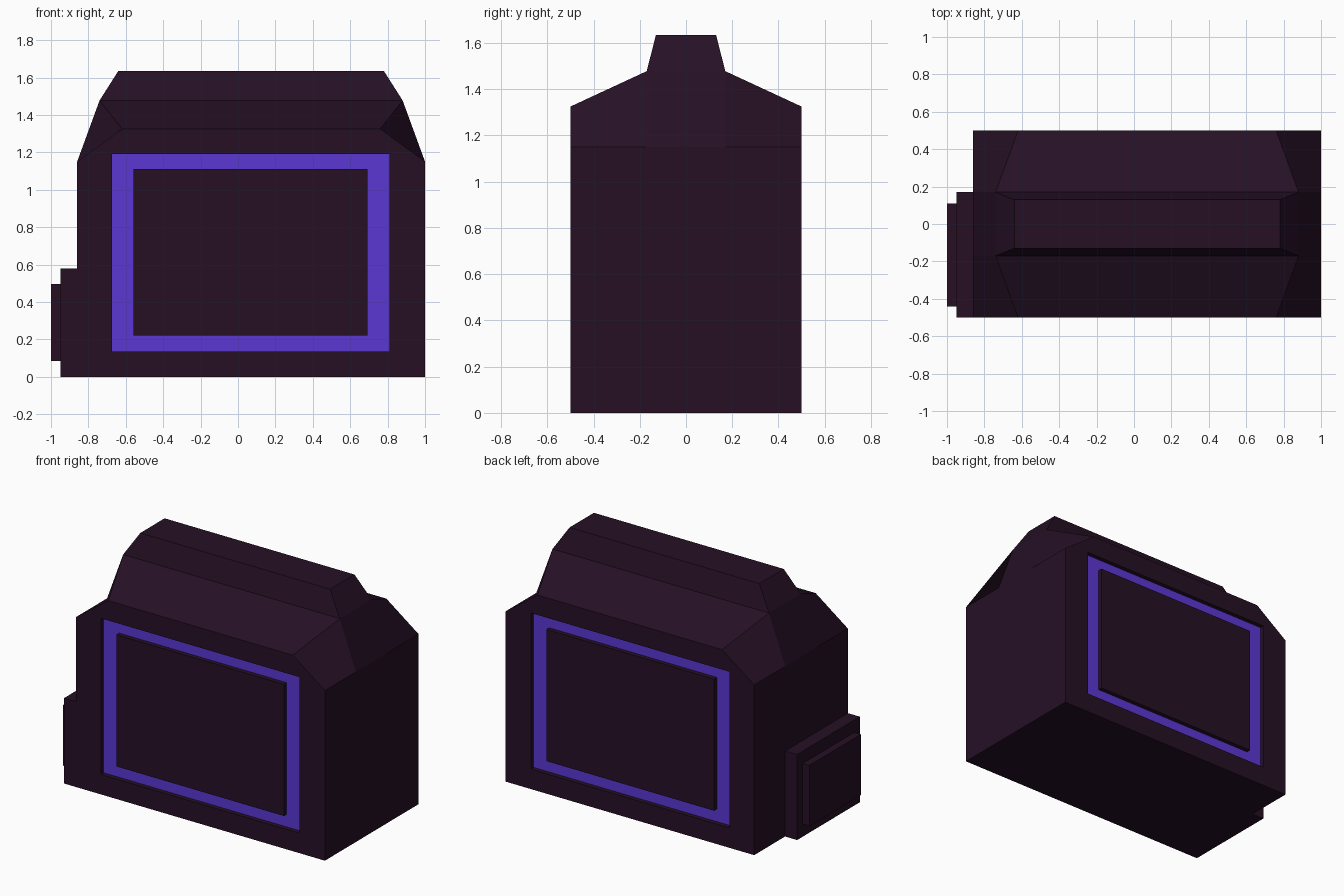
import bpy, bmesh

if "Cube" in bpy.data.objects:
    bpy.data.objects.remove(bpy.data.objects["Cube"])


def material(name, rgb):
    m = bpy.data.materials.new(name)
    m.diffuse_color = (*rgb, 1)
    m.use_nodes = True
    m.node_tree.nodes["Principled BSDF"].inputs["Base Color"].default_value = m.diffuse_color
    return m


DARK = material("dark plum", (0.019, 0.0052, 0.0185))
PURPLE = material("bright violet", (0.105, 0.038, 0.65))


def add_object(name, bm, *mats):
    bmesh.ops.recalc_face_normals(bm, faces=bm.faces)
    me = bpy.data.meshes.new(name)
    bm.to_mesh(me)
    bm.free()
    for m in mats:
        me.materials.append(m)
    ob = bpy.data.objects.new(name, me)
    bpy.context.collection.objects.link(ob)
    return ob


def box(name, x, y, z, *mats):
    bm = bmesh.new()
    bmesh.ops.create_cube(bm, size=1)
    for v in bm.verts:
        for i, (lo, hi) in enumerate((x, y, z)):
            v.co[i] = lo if v.co[i] < 0 else hi
    return add_object(name, bm, *mats)


# Housing: cross-sections lofted from front to back
LEFT, RIGHT, SHOULDER = -0.86, 1.0, 1.15
CX = (LEFT + RIGHT) / 2


def section(bm, y, half_top, top):
    pts = [(LEFT, 0), (RIGHT, 0), (RIGHT, SHOULDER),
           (CX + half_top, top), (CX - half_top, top), (LEFT, SHOULDER)]
    return [bm.verts.new((x, y, z)) for x, z in pts]


bm = bmesh.new()
rings = [section(bm, *s) for s in ((-0.5, 0.69, 1.325), (-0.17, 0.81, 1.478),
                                   (0.17, 0.81, 1.478), (0.5, 0.69, 1.325))]
deck = None
for k, (a, b) in enumerate(zip(rings, rings[1:])):
    for i in range(6):
        j = (i + 1) % 6
        f = bm.faces.new((a[i], a[j], b[j], b[i]))
        if k == 1 and i == 3:
            deck = f
bm.faces.new(rings[0])
bm.faces.new(rings[-1])

# Crown: the roof deck extruded and tapered
top = bmesh.ops.extrude_discrete_faces(bm, faces=[deck])["faces"][0]
for v in top.verts:
    v.co.x = CX + (0.71 if v.co.x > CX else -0.71)
    v.co.y = 0.13 if v.co.y > 0 else -0.13
    v.co.z = 1.635
housing = add_object("housing", bm, DARK, PURPLE)

# Recesses in front and back, with violet floors
DEPTH = 0.03
for side in (-1, 1):
    ys = sorted((side * (0.5 - DEPTH), side * 0.6))
    cutter = box("recess_cutter", (-0.675, 0.81), ys, (0.135, 1.19), DARK)
    cutter.hide_render = True
    mod = housing.modifiers.new("recess", 'BOOLEAN')
    mod.operation = 'DIFFERENCE'
    mod.solver = 'EXACT'
    mod.object = cutter
    bpy.context.view_layer.objects.active = housing
    bpy.ops.object.modifier_apply(modifier=mod.name)
    bpy.data.objects.remove(cutter)

    # Raised centre panel leaves a violet frame around it
    ys = sorted((side * (0.5 - DEPTH), side * 0.5))
    box("front_panel" if side < 0 else "back_panel",
        (-0.56, 0.693), ys, (0.22, 1.11), DARK)

for p in housing.data.polygons:
    floor = abs(p.normal.y) > 0.99 and abs(abs(p.center.y) - (0.5 - DEPTH)) < 0.005
    p.material_index = 1 if floor else 0

# Side box and its cover on the left end
box("side_box", (-0.95, LEFT), (-0.5, 0.17), (0, 0.578), DARK)
box("side_box_cover", (-1.0, -0.95), (-0.44, 0.11), (0.085, 0.495), DARK)
